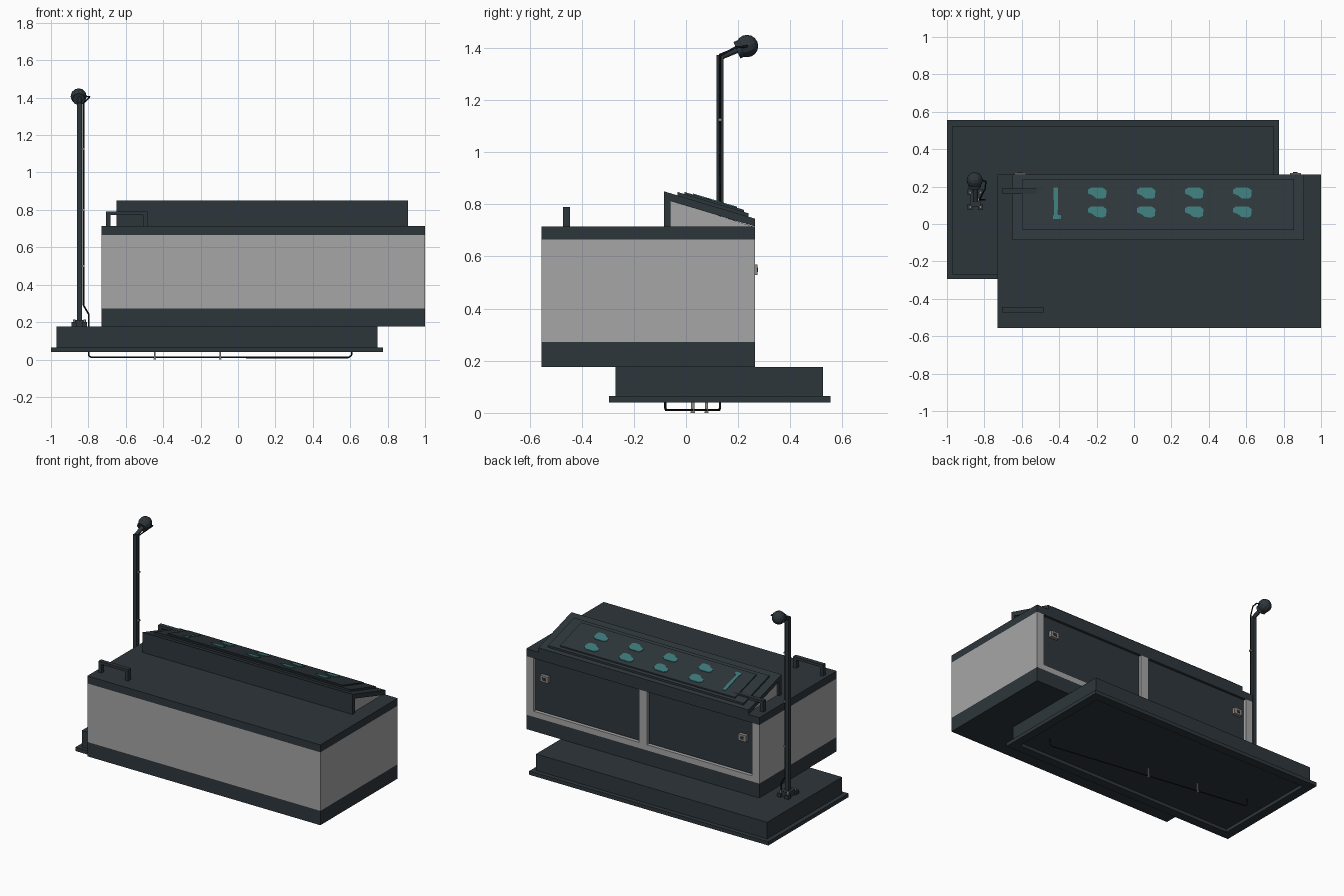
import bpy, bmesh, math
from mathutils import Vector

if "Cube" in bpy.data.objects:
    bpy.data.objects.remove(bpy.data.objects["Cube"])


def mat(name, r, g, b):
    m = bpy.data.materials.new(name)
    m.diffuse_color = (r, g, b, 1)
    m.use_nodes = True
    m.node_tree.nodes["Principled BSDF"].inputs["Base Color"].default_value = m.diffuse_color
    return m


DARK = mat("dark slate", 0.027, 0.037, 0.044)
GREY = mat("panel grey", 0.38, 0.38, 0.38)
TEAL = mat("teal", 0.045, 0.19, 0.19)
BLACK = mat("cable black", 0.008, 0.009, 0.01)
METAL = mat("metal grey", 0.27, 0.25, 0.24)


def finish(bm, name, m):
    bmesh.ops.recalc_face_normals(bm, faces=bm.faces)
    me = bpy.data.meshes.new(name)
    bm.to_mesh(me)
    bm.free()
    me.materials.append(m)
    ob = bpy.data.objects.new(name, me)
    bpy.context.collection.objects.link(ob)
    return ob


def loft(name, a, b, m):
    """Solid between two matching polygons."""
    bm = bmesh.new()
    va = [bm.verts.new(p) for p in a]
    vb = [bm.verts.new(p) for p in b]
    bm.faces.new(va)
    bm.faces.new(vb[::-1])
    n = len(va)
    for i in range(n):
        j = (i + 1) % n
        bm.faces.new((va[i], vb[i], vb[j], va[j]))
    return finish(bm, name, m)


def box(name, x0, x1, y0, y1, z0, z1, m):
    q = [(x0, y0), (x1, y0), (x1, y1), (x0, y1)]
    return loft(name, [(x, y, z0) for x, y in q], [(x, y, z1) for x, y in q], m)


def side_prism(name, yz, x0, x1, m):
    return loft(name, [(x0, y, z) for y, z in yz], [(x1, y, z) for y, z in yz], m)


def tube(name, pts, r, m, res=1):
    """Round bar along a path."""
    cu = bpy.data.curves.new(name, 'CURVE')
    cu.dimensions = '3D'
    cu.bevel_depth = r
    cu.bevel_resolution = res
    cu.use_fill_caps = True
    sp = cu.splines.new('POLY')
    sp.points.add(len(pts) - 1)
    for p, c in zip(sp.points, pts):
        p.co = (*c, 1)
    cu.materials.append(m)
    ob = bpy.data.objects.new(name, cu)
    bpy.context.collection.objects.link(ob)
    return ob


# base: plinth with a projecting foot ring, open underneath
box("base_plinth", -0.97, 0.745, -0.27, 0.525, 0.062, 0.176, DARK)
w = 0.06
for n, a in {"left": (-1, -1 + w, -0.295, 0.555), "right": (0.775 - w, 0.775, -0.295, 0.555),
             "front": (-1 + w, 0.775 - w, -0.295, -0.295 + w),
             "back": (-1 + w, 0.775 - w, 0.555 - w, 0.555)}.items():
    box("foot_ring_" + n, *a, 0.04, 0.065, DARK)

# cabinet: dark bottom and top slabs, grey core
X0, X1, Y0, Y1 = -0.73, 1.0, -0.555, 0.265
box("cabinet_bottom", X0, X1, Y0, Y1, 0.176, 0.272, DARK)
box("cabinet_core", X0, X1, Y0, 0.235, 0.272, 0.665, GREY)
box("cabinet_top", X0, X1, Y0, Y1, 0.665, 0.715, DARK)

# back frame and two recessed doors with latches
for i, (a, b) in enumerate([(X0, X0 + 0.055), (0.105, 0.165), (X1 - 0.055, X1)]):
    box(f"back_post_{i}", a, b, 0.235, Y1, 0.272, 0.665, GREY)
for i, (a, b) in enumerate([(X0 + 0.055, 0.105), (0.165, X1 - 0.055)]):
    box(f"back_rail_{i}", a, b, 0.235, Y1, 0.272, 0.31, GREY)
    box(f"door_{i}", a + 0.006, b - 0.006, 0.235, 0.252, 0.316, 0.662, DARK)
for i, x in enumerate((-0.608, 0.863)):
    box(f"latch_plate_{i}", x - 0.03, x + 0.03, 0.25, 0.274, 0.528, 0.57, METAL)
    box(f"latch_slot_{i}", x - 0.012, x + 0.012, 0.27, 0.277, 0.54, 0.558, DARK)


# sloped console
def slope(y, off=0.0):
    return 0.85 - 0.3 * (y + 0.085) + off


def slab(name, x0, x1, y0, y1, lo, hi):
    side_prism(name, [(y0, slope(y0, lo)), (y1, slope(y1, lo)),
                      (y1, slope(y1, hi)), (y0, slope(y0, hi))], x0, x1, DARK)


side_prism("console_body", [(-0.065, 0.714), (0.262, 0.714), (-0.065, slope(-0.065, -0.028))],
           -0.635, 0.895, GREY)
side_prism("console_front", [(-0.085, 0.714), (-0.06, 0.714), (-0.06, slope(-0.06)),
                             (-0.085, slope(-0.085))], -0.65, 0.91, DARK)
slab("console_top", -0.65, 0.91, -0.06, 0.265, -0.03, 0)
slab("console_step", -0.595, 0.855, -0.033, 0.24, -0.005, 0.013)
slab("console_panel", -0.52, 0.78, -0.005, 0.222, 0.005, 0.021)


# teal markings on the panel
def marking(name, xy):
    loft(name, [(x, y, slope(y, 0.018)) for x, y in xy],
         [(x, y, slope(y, 0.025)) for x, y in xy], TEAL)


BLOB = [(-0.05, 0.018), (-0.034, 0.029), (0.03, 0.029), (0.05, 0.014), (0.046, -0.022),
        (0.03, -0.03), (-0.005, -0.028), (-0.025, -0.012), (-0.05, -0.002)]
for c, x in enumerate((-0.196, 0.065, 0.322, 0.58)):
    for r, y in enumerate((0.165, 0.065)):
        marking(f"key_mark_{c}_{r}", [(x + a, y + b) for a, b in BLOB])
marking("slider_mark", [(-0.43, 0.195), (-0.406, 0.195), (-0.408, 0.05), (-0.39, 0.046),
                        (-0.392, 0.026), (-0.434, 0.026), (-0.434, 0.044), (-0.428, 0.05)])

# two grab handles at the left end
for n, y in (("front", -0.458), ("back", 0.175)):
    box(f"handle_{n}_bar", -0.705, -0.485, y - 0.014, y + 0.014, 0.772, 0.79, DARK)
    for i, x in enumerate((-0.705, -0.508)):
        box(f"handle_{n}_leg_{i}", x, x + 0.023, y - 0.014, y + 0.014, 0.714, 0.772, DARK)

# pole foot with bolted lugs
PX, PY = -0.848, 0.13
box("pole_foot", PX - 0.03, PX + 0.03, PY - 0.04, PY + 0.04, 0.176, 0.212, DARK)
for i, (sx, sy) in enumerate([(-1, -1), (1, -1), (1, 1), (-1, 1)]):
    x, y = PX + sx * 0.028, PY + sy * 0.04
    box(f"pole_lug_{i}", x - 0.013, x + 0.013, y - 0.016, y + 0.016, 0.176, 0.2, DARK)
    tube(f"pole_bolt_{i}", [(x, y, 0.19), (x, y, 0.215)], 0.007, METAL)

# pole, tilted arm and ball head
box("pole", PX - 0.014, PX + 0.014, PY - 0.013, PY + 0.013, 0.2, 1.372, DARK)
tube("pole_arm", [(PX, PY, 1.365), (PX, 0.205, 1.396)], 0.014, DARK)
axis = Vector((0, 0.92, 0.38)).normalized()
head = Vector((PX - 0.004, 0.234, 1.407))
tube("head_collar", [head - axis * 0.042, head - axis * 0.01], 0.034, DARK, 2)
bm = bmesh.new()
bmesh.ops.create_uvsphere(bm, u_segments=12, v_segments=8, radius=0.043)
rot = Vector((0, 0, 1)).rotation_difference(axis).to_matrix()
bmesh.ops.rotate(bm, verts=bm.verts, matrix=rot)
bmesh.ops.translate(bm, verts=bm.verts, vec=head)
finish(bm, "head_ball", DARK)

# cable: head, down the pole, through the base, diagonally underneath
tube("cable", [(-0.815, 0.235, 1.407), (-0.793, 0.228, 1.405), (-0.795, 0.19, 1.402),
               (-0.826, PY, 1.37), (-0.826, PY, 0.29), (-0.797, PY, 0.24), (-0.797, PY, 0.02),
               (-0.785, 0.128, 0.011), (0.59, -0.077, 0.011), (0.607, -0.08, 0.022),
               (0.607, -0.08, 0.065)], 0.0045, BLACK)
for i, z in enumerate((0.5, 0.8, 1.125)):
    box(f"pole_clip_{i}", -0.834, -0.82, PY - 0.008, PY + 0.008, z - 0.005, z + 0.005, METAL)
for i, (x, y) in enumerate([(-0.445, 0.078), (-0.095, 0.026)]):
    box(f"under_clip_{i}", x - 0.004, x + 0.004, y - 0.006, y + 0.006, 0.004, 0.065, METAL)
    box(f"under_clip_pad_{i}", x - 0.006, x + 0.006, y - 0.008, y + 0.008, 0.0, 0.005, METAL)
